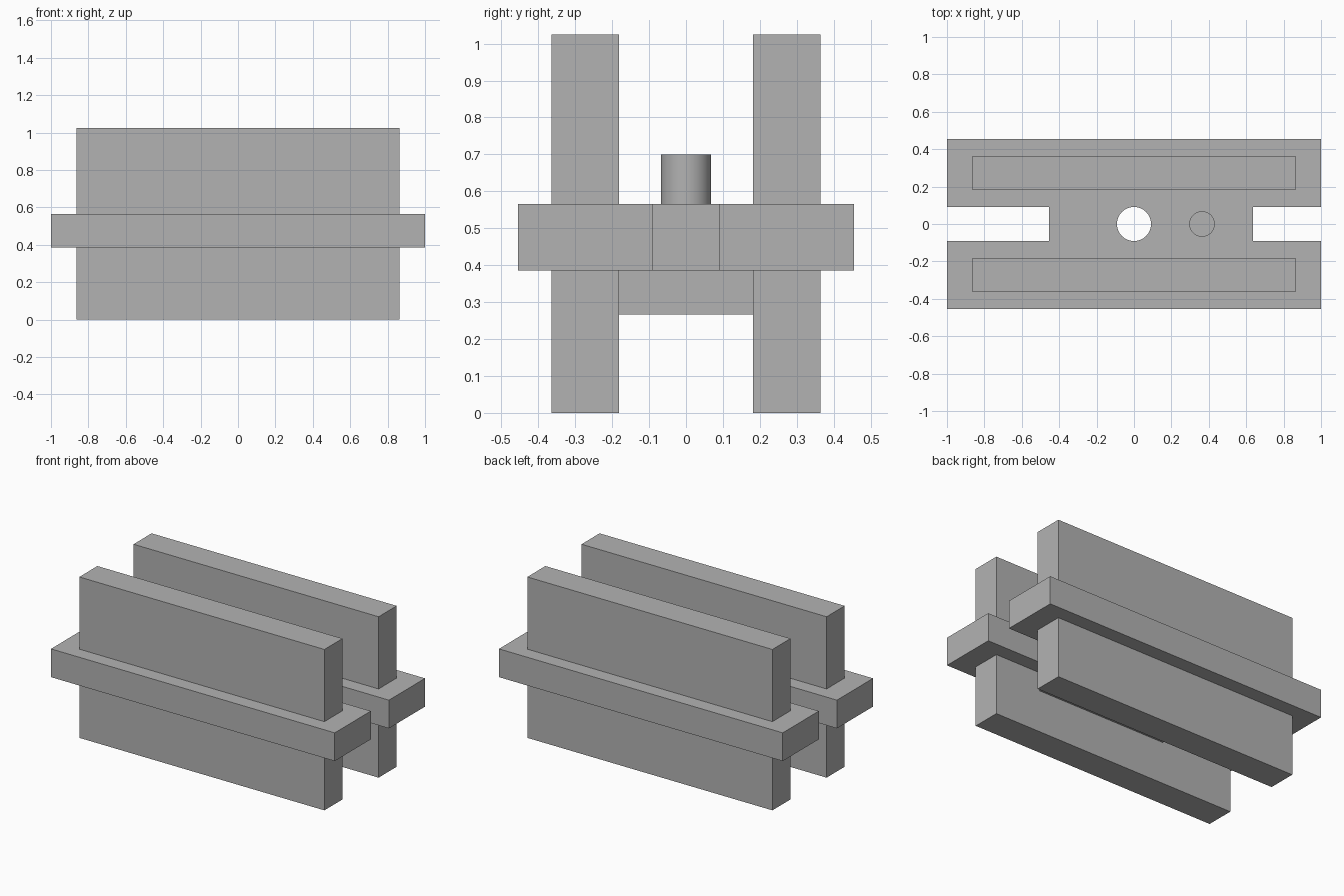
import bpy

cube = bpy.data.objects.get("Cube")
if cube:
    bpy.data.objects.remove(cube, do_unlink=True)

U = 1 / 11            # design module: the plate is 22 modules long
PLATE_LOW, PLATE_TOP = 0.385, 0.565
BLOCK_LOW = 0.267
WALL_TOP = 1.025

grey = bpy.data.materials.new("plain grey")
grey.use_nodes = True
grey.diffuse_color = (0.45, 0.45, 0.45, 1)
grey.node_tree.nodes["Principled BSDF"].inputs["Base Color"].default_value = grey.diffuse_color


def finish(obj, name):
    obj.name = name
    obj.data.materials.append(grey)
    return obj


def box(name, low, high):
    center = [(a + b) / 2 for a, b in zip(low, high)]
    bpy.ops.mesh.primitive_cube_add(size=1, location=center)
    obj = bpy.context.object
    obj.scale = [b - a for a, b in zip(low, high)]
    bpy.ops.object.transform_apply(location=False, rotation=False, scale=True)
    return finish(obj, name)


def cylinder(name, x, radius, low, high):
    bpy.ops.mesh.primitive_cylinder_add(vertices=64, radius=radius, depth=high - low,
                                        location=(x, 0, (low + high) / 2))
    return finish(bpy.context.object, name)


def cut(target, cutter):
    mod = target.modifiers.new(cutter.name, 'BOOLEAN')
    mod.operation = 'DIFFERENCE'
    mod.solver = 'EXACT'
    mod.object = cutter
    cutter.hide_render = True
    bpy.context.view_layer.objects.active = target
    bpy.ops.object.modifier_apply(modifier=mod.name)


def smooth(obj):
    bpy.ops.object.select_all(action='DESELECT')
    obj.select_set(True)
    bpy.context.view_layer.objects.active = obj
    bpy.ops.object.shade_smooth_by_angle()


# Middle plate and the block beneath it
plate = box("plate", (-1, -5 * U, PLATE_LOW), (1, 5 * U, PLATE_TOP))
block = box("under_block", (-4 * U, -2 * U, BLOCK_LOW), (6 * U, 2 * U, PLATE_LOW))

# End slots and the round through hole
cutters = [
    box("right_slot_cutter", (-1.2, -U, 0.2), (-5 * U, U, 0.8)),
    box("left_slot_cutter", (7 * U, -U, 0.2), (1.2, U, 0.8)),
    cylinder("hole_cutter", 0, U, 0.1, 0.9),
]
for cutter in cutters:
    cut(plate, cutter)
cut(block, cutters[-1])
for cutter in cutters:
    bpy.data.objects.remove(cutter, do_unlink=True)

# Tall walls on both sides
for name, y in (("front_wall", -3 * U), ("back_wall", 3 * U)):
    box(name, (-9.5 * U, y - U, 0), (9.5 * U, y + U, WALL_TOP))

# Round post on the plate
post = cylinder("post", 4 * U, 0.75 * U, PLATE_TOP, 0.70)

for obj in (plate, block, post):
    smooth(obj)
